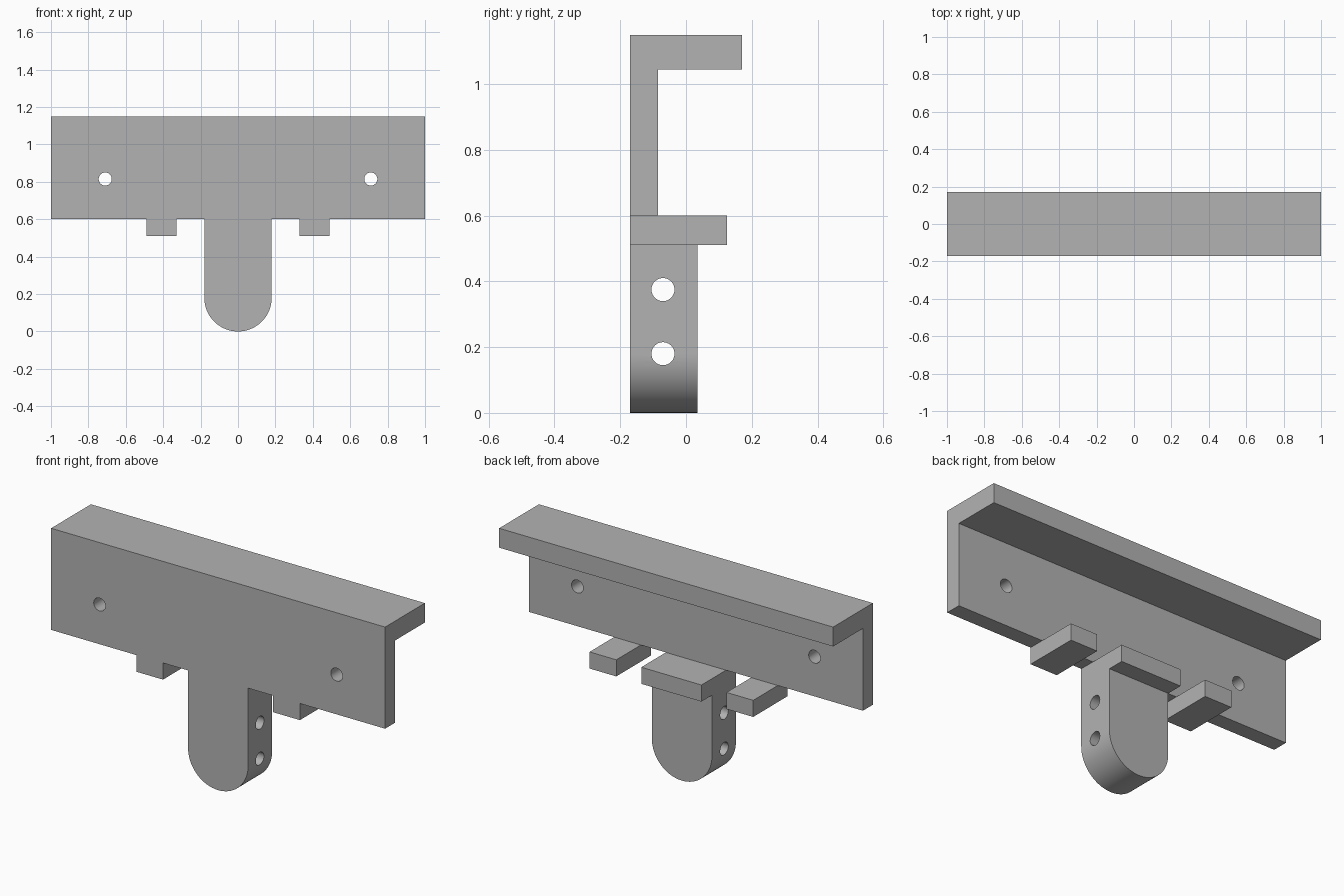
import bpy
import bmesh
import math
from mathutils import Matrix, Vector

default = bpy.data.objects.get("Cube")
if default:
    bpy.data.objects.remove(default, do_unlink=True)

grey = bpy.data.materials.new("light grey")
grey.use_nodes = True
COLOUR = (0.45, 0.45, 0.45, 1)
grey.diffuse_color = COLOUR
grey.node_tree.nodes["Principled BSDF"].inputs["Base Color"].default_value = COLOUR

FRONT = -0.17
LEDGE_Z, PLATE_Z = 0.51, 0.6
LEDGE_BACK = 0.125
HALF = 0.18  # half width of the tongue and radius of its round end


def prism(name, points, sweep):
    """Extrude a planar outline along the sweep vector."""
    bm = bmesh.new()
    face = bm.faces.new([bm.verts.new(p) for p in points])
    new = bmesh.ops.extrude_face_region(bm, geom=[face])["geom"]
    bmesh.ops.translate(bm, vec=Vector(sweep),
                        verts=[v for v in new if isinstance(v, bmesh.types.BMVert)])
    bmesh.ops.recalc_face_normals(bm, faces=bm.faces)
    return link(name, bm)


def link(name, bm):
    mesh = bpy.data.meshes.new(name)
    bm.to_mesh(mesh)
    bm.free()
    mesh.materials.append(grey)
    obj = bpy.data.objects.new(name, mesh)
    bpy.context.collection.objects.link(obj)
    return obj


def block(name, x0, x1, y0, y1):
    """Box at ledge height."""
    outline = [(x0, y0, LEDGE_Z), (x1, y0, LEDGE_Z), (x1, y1, LEDGE_Z), (x0, y1, LEDGE_Z)]
    return prism(name, outline, (0, 0, PLATE_Z - LEDGE_Z))


def drill(obj, centre, axis, radius=0.035):
    """Cut a round through hole along the given axis."""
    bm = bmesh.new()
    turn = Matrix.Rotation(math.pi / 2, 4, "Y" if axis == "X" else "X")
    bmesh.ops.create_cone(bm, cap_ends=True, segments=48, radius1=radius, radius2=radius,
                          depth=1, matrix=Matrix.Translation(centre) @ turn)
    cutter = link("hole_cutter", bm)
    cutter.hide_render = True
    mod = obj.modifiers.new("hole", "BOOLEAN")
    mod.operation, mod.solver, mod.object = "DIFFERENCE", "EXACT", cutter
    bpy.context.view_layer.objects.active = obj
    bpy.ops.object.modifier_apply(modifier=mod.name)
    bpy.data.objects.remove(cutter, do_unlink=True)


def smooth(obj):
    bpy.ops.object.select_all(action="DESELECT")
    obj.select_set(True)
    bpy.context.view_layer.objects.active = obj
    bpy.ops.object.shade_smooth_by_angle(angle=math.radians(30))


# Upright plate with top flange, one L-shaped section
section = [(FRONT, PLATE_Z), (-0.085, PLATE_Z), (-0.085, 1.045),
           (0.17, 1.045), (0.17, 1.15), (FRONT, 1.15)]
plate = prism("flanged_plate", [(-1, y, z) for y, z in section], (2, 0, 0))
for side in (-1, 1):
    drill(plate, (side * 0.71, -0.13, 0.815), "Y")
smooth(plate)

# Hanging tongue with a round lower end and two cross holes
arc = [math.pi + math.pi * i / 48 for i in range(49)]
outline = [(HALF * math.cos(a), FRONT, HALF + HALF * math.sin(a)) for a in arc]
outline += [(HALF, FRONT, PLATE_Z), (-HALF, FRONT, PLATE_Z)]
tongue = prism("tongue", outline, (0, 0.205, 0))
for z in (0.18, 0.375):
    drill(tongue, (0, -0.07, z), "X")
smooth(tongue)

# Rear ledge of the tongue and the two side tabs
block("tongue_ledge", -HALF, HALF, 0.035, LEDGE_BACK)
block("left_tab", 0.33, 0.49, FRONT, LEDGE_BACK)
block("right_tab", -0.49, -0.33, FRONT, LEDGE_BACK)
